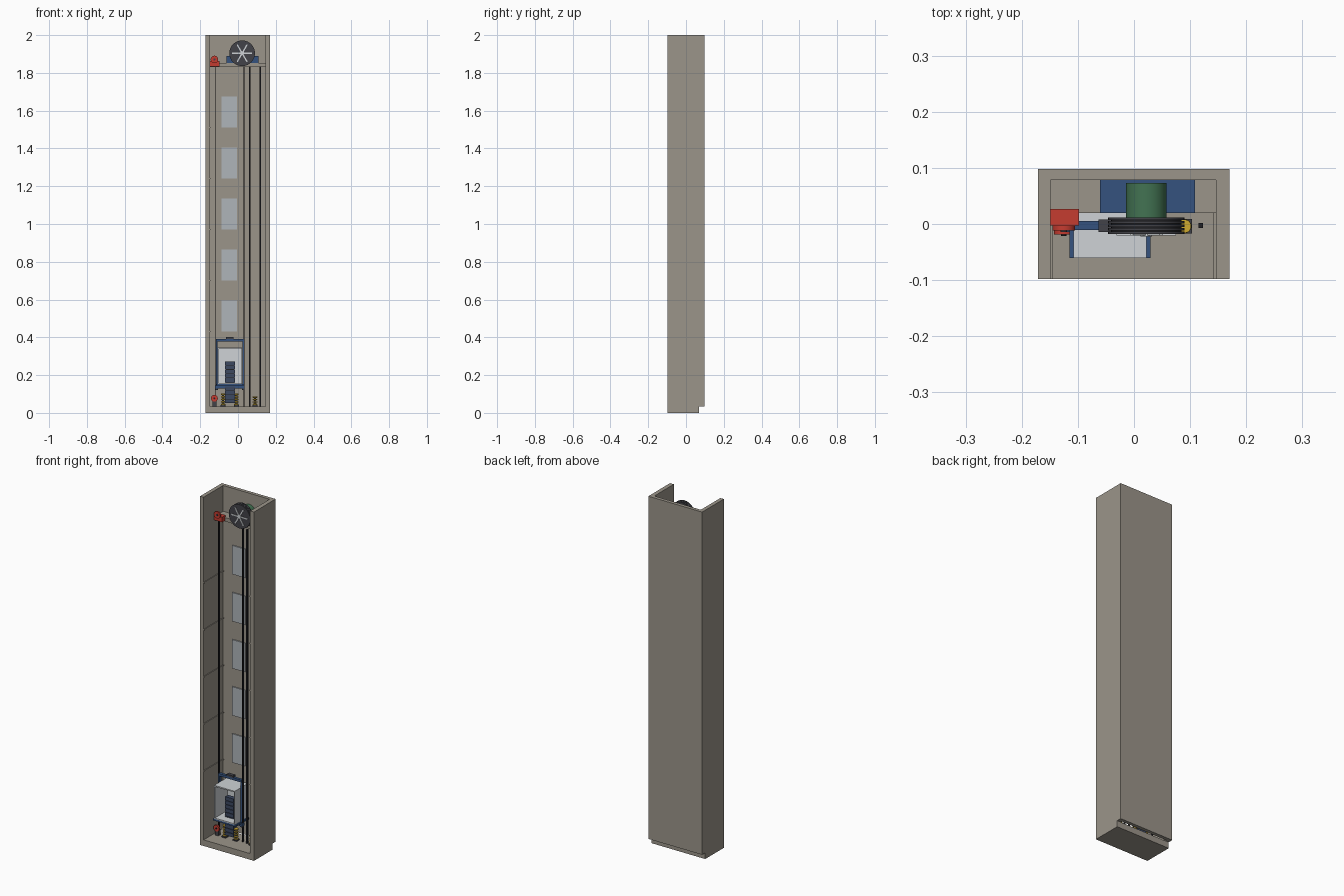
import bpy
from math import pi, sin, cos

cube = bpy.data.objects.get("Cube")
if cube:
    bpy.data.objects.remove(cube, do_unlink=True)


def material(name, r, g, b):
    m = bpy.data.materials.new(name)
    m.use_nodes = True
    m.diffuse_color = (r, g, b, 1)
    bsdf = next(n for n in m.node_tree.nodes if n.type == "BSDF_PRINCIPLED")
    bsdf.inputs["Base Color"].default_value = (r, g, b, 1)
    return m


concrete = material("concrete", .33, .30, .255)
door_grey = material("door grey", .43, .46, .49)
cabin_white = material("cabin white", .62, .65, .67)
blue = material("steel blue", .035, .085, .21)
navy = material("weight navy", .045, .065, .12)
green = material("motor green", .055, .17, .085)
red = material("safety red", .56, .045, .03)
yellow = material("buffer yellow", .62, .4, .03)
charcoal = material("charcoal", .055, .055, .065)
black = material("rail black", .015, .015, .018)


def finish(name, mat):
    ob = bpy.context.object
    ob.name = name
    ob.data.materials.append(mat)
    return ob


def box(name, mat, x, y, z):
    """Block given by its (low, high) range on each axis."""
    bpy.ops.mesh.primitive_cube_add(size=1, location=[sum(r) / 2 for r in (x, y, z)])
    ob = finish(name, mat)
    ob.scale = [r[1] - r[0] for r in (x, y, z)]
    bpy.ops.object.transform_apply(location=False, rotation=False, scale=True)
    return ob


def cylinder(name, mat, centre, radius, depth, along_y=False):
    bpy.ops.mesh.primitive_cylinder_add(vertices=40, radius=radius, depth=depth, location=centre,
                                        rotation=(pi / 2 if along_y else 0, 0, 0))
    ob = finish(name, mat)
    bpy.ops.object.shade_smooth_by_angle()
    return ob


# Shaft: pit floor, walls, machine floor
FRONT, BACK = -.098, .098
LEFT, RIGHT, INNER = .146, -.149, .078
box("pit_floor", concrete, (-.171, .17), (FRONT, .07), (0, .035))
box("back_wall", concrete, (-.171, .17), (INNER, BACK), (.035, 2))
box("right_wall", concrete, (-.171, RIGHT), (FRONT, INNER), (.035, 2))
box("left_wall", concrete, (LEFT, .17), (FRONT, INNER), (.035, 2))
box("machine_floor", concrete, (RIGHT, LEFT), (.02, INNER), (1.83, 1.852))

# Landing doors on the back wall and wall ledges at each storey
for i in range(6):
    z = .16 + .27 * i
    box("landing_door", door_grey, (-.088, -.006), (INNER - .006, INNER), (z, z + .165))
    if i:
        box("right_ledge", concrete, (RIGHT, RIGHT + .004), (FRONT, INNER), (z - .003, z + .003))
        box("left_ledge", concrete, (LEFT - .004, LEFT), (FRONT, INNER), (z - .003, z + .003))

# Guide rails
for x in (.061, .119):
    box("weight_rail", black, (x - .004, x + .004), (-.007, .002), (.035, 1.835))
for x in (-.12, .032):
    box("cabin_rail", black, (x - .002, x + .002), (-.007, .005), (.035, 1.835))

# Cabin, open at the front
CX = -.043
C0, C1 = CX - .065, CX + .065
box("cabin_floor", cabin_white, (C0, C1), (-.061, .058), (.152, .158))
box("cabin_roof", cabin_white, (C0, C1), (-.061, .058), (.338, .345))
box("cabin_back", cabin_white, (C0, C1), (.054, .058), (.158, .338))
for name, x in (("cabin_right_side", C0), ("cabin_left_side", C1 - .004)):
    box(name, cabin_white, (x, x + .004), (-.061, .054), (.158, .338))

# Carrying frame round the cabin
for s in (-1, 1):
    x = CX + s * .07
    box("frame_upright", blue, (x - .004, x + .004), (-.01, .006), (.13, .385))
    box("frame_shoe", charcoal, (x - .007, x + .007), (-.012, .008), (.122, .134))
box("frame_crosshead", blue, (CX - .074, CX + .074), (-.011, .005), (.378, .392))
box("frame_platform", blue, (CX - .072, CX + .072), (-.061, .058), (.142, .152))
box("frame_lower_beam", blue, (CX - .078, CX + .078), (-.014, .008), (.128, .144))
box("rope_hitch", charcoal, (CX - .02, CX + .02), (-.014, .008), (.392, .403))

# Counterweight: stacked slabs with thin gaps
W0, W1 = CX - .027, CX + .027
box("weight_core", black, (W0 + .003, W1 - .003), (-.012, .006), (.055, .27))
for i in range(10):
    z = .052 + .0224 * i
    box("weight_slab", navy, (W0, W1), (-.016, .01), (z, z + .0195))


# Spring buffers in the pit
def buffer(x, height):
    box("buffer_base", charcoal, (x - .013, x + .013), (-.017, .009), (.035, .041))
    cylinder("buffer_core", charcoal, (x, -.004, .035 + height / 2), .006, height)
    turns = int(height / .012)
    for k in range(turns):
        bpy.ops.mesh.primitive_torus_add(major_radius=.009, minor_radius=.0035, major_segments=24,
                                         minor_segments=8,
                                         location=(x, -.004, .045 + k * (height - .012) / (turns - 1)))
        finish("buffer_coil", yellow)
        bpy.ops.object.shade_smooth_by_angle()
    cylinder("buffer_cap", yellow, (x, -.004, .035 + height), .012, .005)


buffer(-.079, .065)
buffer(-.009, .065)
buffer(.09, .05)

# Tension wheel below the speed governor
box("tension_base", charcoal, (-.136, -.114), (-.016, .004), (.035, .066))
cylinder("tension_wheel", red, (-.125, -.014, .077), .018, .01, True)
cylinder("tension_hub", black, (-.125, -.02, .077), .005, .003, True)

# Speed governor
GX = -.125
box("governor_housing", red, (RIGHT, -.098), (-.003, .027), (1.833, 1.863))
cylinder("governor_wheel", red, (GX, -.0075, 1.871), .02, .009, True)
cylinder("governor_hub", charcoal, (GX, -.0125, 1.871), .006, .003, True)

# Hoist machine: bed, motor, grooved sheave with spokes
SX, SZ, R = .022, 1.904, .068
box("machine_bed", blue, (-.061, .109), (.02, INNER), (1.852, 1.89))
cylinder("motor", green, (SX, .0415, SZ), .036, .063, True)
cylinder("sheave_core", black, (SX, -.003, SZ), R - .005, .028, True)
for k in range(5):
    cylinder("sheave_rim", charcoal, (SX, -.0155 + k * .0063, SZ), R, .0045, True)
cylinder("sheave_hub", cabin_white, (SX, -.0195, SZ), .01, .005, True)
for k in range(6):
    a = k * pi / 3
    spoke = box("sheave_spoke", cabin_white, (SX - .025, SX + .025), (-.0205, -.0175),
                (SZ - .0035, SZ + .0035))
    spoke.location.x += .028 * cos(a)
    spoke.location.z += .028 * sin(a)
    spoke.rotation_euler.y = -a
